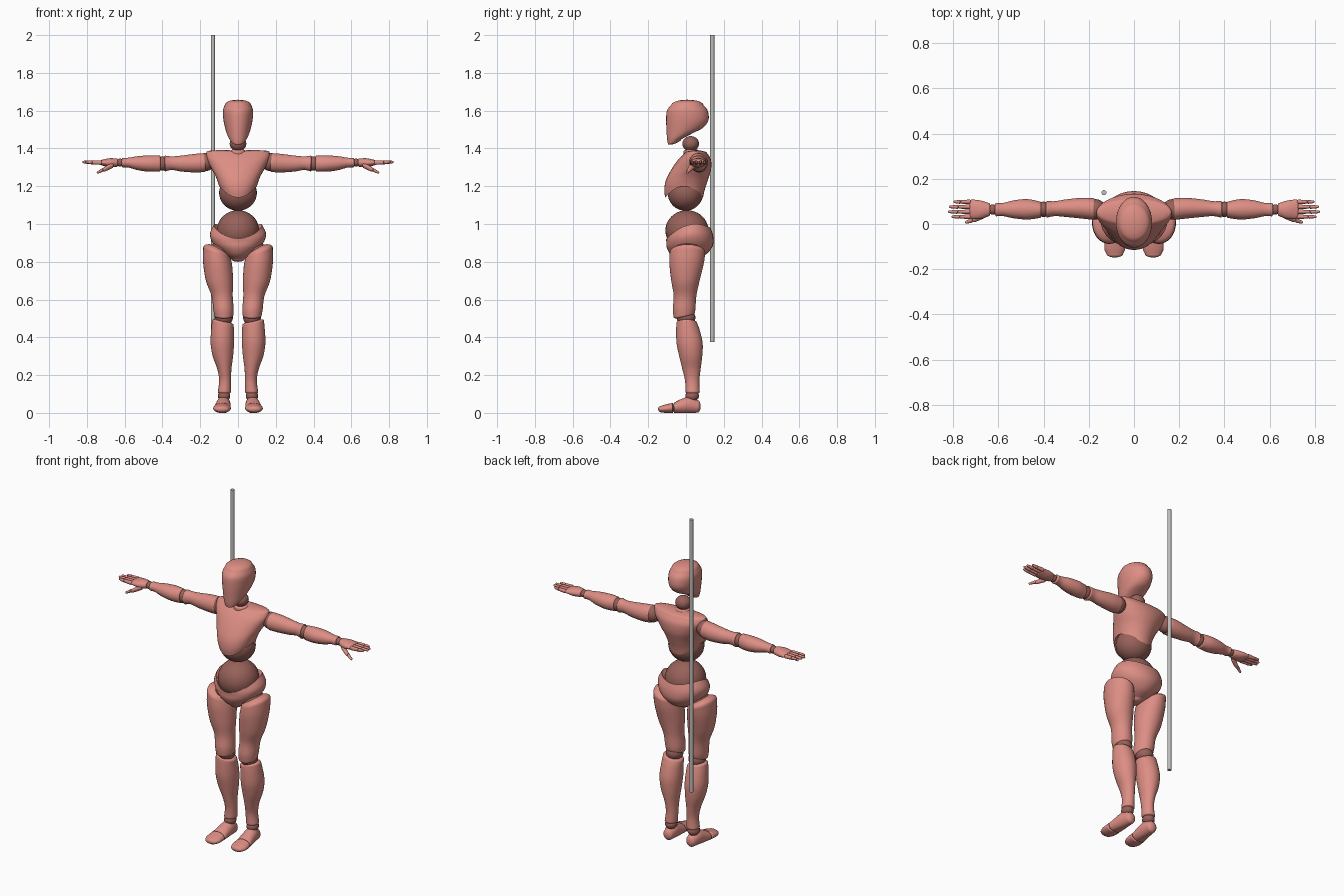
import bpy, bmesh
from math import cos, sin, pi, radians
from mathutils import Vector

cube = bpy.data.objects.get("Cube")
if cube:
    bpy.data.objects.remove(cube, do_unlink=True)


def material(name, rgb):
    m = bpy.data.materials.new(name)
    m.use_nodes = True
    m.diffuse_color = (*rgb, 1)
    m.node_tree.nodes["Principled BSDF"].inputs["Base Color"].default_value = (*rgb, 1)
    return m


SKIN = material("salmon pink", (.72, .27, .23))
JOINT = material("dark rose", (.31, .12, .10))
METAL = material("light grey", (.52, .52, .50))
AXES = {"x": lambda t, u, v: (t, u, v),
        "y": lambda t, u, v: (u, t, v),
        "z": lambda t, u, v: (u, v, t)}


def finish(name, bm, mat, side=1):
    """Mirror if needed, smooth and link a finished part."""
    for v in bm.verts:
        v.co.x *= side
        v.co.z = max(v.co.z, 0)
    bmesh.ops.remove_doubles(bm, verts=bm.verts, dist=.00005)
    bmesh.ops.recalc_face_normals(bm, faces=bm.faces)
    mesh = bpy.data.meshes.new(name)
    bm.to_mesh(mesh)
    bm.free()
    mesh.materials.append(mat)
    obj = bpy.data.objects.new(name, mesh)
    bpy.context.collection.objects.link(obj)
    bpy.ops.object.select_all(action="DESELECT")
    obj.select_set(True)
    bpy.context.view_layer.objects.active = obj
    bpy.ops.object.shade_smooth_by_angle(angle=radians(50))
    return obj


def spline(keys, steps=5):
    """Pass a smooth curve through the key cross-sections."""
    keys = [Vector(tuple(k) + (0,) * (8 - len(k))) for k in keys]
    pts = [keys[0]] + keys + [keys[-1]]
    out = []
    for a, b, c, d in zip(pts, pts[1:], pts[2:], pts[3:]):
        for i in range(steps):
            f = i / steps
            out.append(b + (c - a) * (f / 2) + (a * 2 - b * 5 + c * 4 - d) * (f * f / 2)
                       + (b * 3 - a - c * 3 + d) * (f ** 3 / 2))
    return out + [keys[-1]]


def loft(name, axis, keys, caps, side=1, mat=SKIN, segs=32):
    """Skin ellipses (t, u, v, ru, rv, slope_u, slope_v, saddle) with domed ends."""
    body = spline(keys)

    def dome(ring, height):
        rings = []
        for k in range(1, 6):
            r = ring.copy()
            r[0] += height * sin(k * pi / 10)
            for i in range(3, 8):
                r[i] *= cos(k * pi / 10)
            rings.append(r)
        return rings

    way = 1 if keys[-1][0] > keys[0][0] else -1
    rings = dome(body[0], -way * caps[0])[::-1] + body + dome(body[-1], way * caps[1])
    bm = bmesh.new()
    loops = []
    for t, u, v, ru, rv, su, sv, saddle in rings:
        loop = []
        for i in range(segs):
            c, s = cos(2 * pi * i / segs), sin(2 * pi * i / segs)
            loop.append(bm.verts.new(AXES[axis](
                t + su * c + sv * s + saddle * c * c, u + ru * c, v + rv * s)))
        loops.append(loop)
    for p, q in zip(loops, loops[1:]):
        for i in range(segs):
            j = (i + 1) % segs
            bm.faces.new((p[i], p[j], q[j], q[i]))
    return finish(name, bm, mat, side)


def ball(name, centre, radii, side=1, mat=JOINT):
    bm = bmesh.new()
    bmesh.ops.create_uvsphere(bm, u_segments=32, v_segments=20, radius=1)
    bmesh.ops.scale(bm, vec=radii, verts=bm.verts)
    bmesh.ops.translate(bm, vec=centre, verts=bm.verts)
    return finish(name, bm, mat, side)


# Head and neck
loft("head", "z", [(1.437, 0, -.06, .036, .036, 0, .012), (1.465, 0, -.03, .053, .07, 0, .018),
                   (1.50, 0, -.006, .066, .097, 0, .01), (1.55, 0, .007, .077, .112),
                   (1.60, 0, .007, .080, .108), (1.63, 0, .007, .070, .085)], (.012, .028))
ball("neck_ball", (0, .025, 1.425), (.044, .044, .04))
loft("neck_base", "z", [(1.36, 0, .038, .052, .05), (1.385, 0, .03, .043, .042)], (.01, .012))

# Torso
loft("chest", "z", [(1.14, 0, -.010, .100, .100, 0, 0, .06), (1.18, 0, -.008, .108, .107, 0, 0, .045),
                    (1.23, 0, .004, .120, .111, 0, 0, .025), (1.285, 0, .026, .142, .106, 0, 0, .01),
                    (1.34, 0, .045, .167, .087, 0, 0, .01), (1.375, 0, .052, .166, .06, 0, 0, .008)],
     (-.06, .014))
ball("rib_ball", (0, -.003, 1.165), (.100, .094, .095))
ball("waist_ball", (0, .005, .965), (.112, .114, .108))
loft("pelvis", "z", [(.815, 0, .0, .035, .05), (.84, 0, .012, .075, .095),
                     (.88, 0, .02, .128, .122, 0, .005, .01), (.92, 0, .02, .149, .124, 0, .015, .025),
                     (.95, 0, .012, .128, .118, 0, .03, .045)], (.015, -.03))

for side, label in ((1, "left_"), (-1, "right_")):
    # Arm
    ball(label + "shoulder_ball", (.17, .065, 1.328), (.045, .045, .048), side)
    loft(label + "upper_arm", "x", [(.18, .066, 1.325, .048, .050), (.23, .070, 1.322, .046, .049),
                                    (.30, .070, 1.320, .039, .042), (.35, .068, 1.322, .033, .036),
                                    (.385, .065, 1.320, .037, .042)], (.02, .008), side)
    ball(label + "elbow_ball", (.4, .065, 1.32), (.032, .034, .038), side)
    loft(label + "forearm", "x", [(.415, .063, 1.320, .036, .042), (.47, .065, 1.320, .045, .043),
                                  (.53, .065, 1.322, .040, .037), (.58, .064, 1.325, .029, .026),
                                  (.61, .064, 1.325, .030, .025)], (.008, .008), side)
    ball(label + "wrist_ball", (.625, .064, 1.325), (.022, .023, .021), side)

    # Hand with two-part fingers and thumb
    loft(label + "palm", "x", [(.642, .064, 1.325, .029, .022), (.68, .063, 1.324, .041, .024),
                               (.72, .066, 1.325, .043, .015)], (.008, .01), side)
    for n, (finger, tip) in enumerate((("index", .808), ("middle", .824),
                                       ("ring", .82), ("little", .80))):
        y = .032 + .022 * n
        mid = (.73 + tip) / 2
        loft(label + finger + "_finger_base", "x", [(.728, y, 1.325, .010, .012),
                                                    (mid, y, 1.326, .008, .010)],
             (.008, .004), side, segs=14)
        loft(label + finger + "_finger_tip", "x", [(mid + .006, y, 1.326, .009, .010),
                                                   (tip - .008, y, 1.328, .006, .007)],
             (.004, .008), side, segs=14)
    loft(label + "thumb_base", "x", [(.665, .040, 1.312, .015, .016), (.70, .023, 1.293, .013, .013),
                                     (.712, .019, 1.288, .010, .010)], (.006, .004), side, segs=16)
    loft(label + "thumb_tip", "x", [(.718, .017, 1.286, .011, .010), (.742, .008, 1.273, .007, .007)],
         (.004, .006), side, segs=16)

    # Leg
    ball(label + "hip_ball", (.09, .01, .86), (.06, .07, .05), side)
    loft(label + "thigh", "z", [(.515, .075, -.010, .050, .055, 0, .01), (.55, .077, -.010, .054, .060),
                                (.62, .084, -.005, .056, .060), (.70, .098, -.003, .072, .075),
                                (.79, .108, .003, .077, .091, .01), (.85, .112, .008, .072, .094, .025)],
         (.012, .035), side)
    ball(label + "knee_ball", (.074, .0, .505), (.047, .05, .045), side)
    loft(label + "shin", "z", [(.11, .072, .035, .035, .038), (.17, .068, .033, .032, .038),
                               (.23, .072, .029, .037, .048), (.30, .080, .025, .054, .061),
                               (.37, .083, .019, .062, .069), (.44, .082, .010, .060, .062),
                               (.478, .080, .004, .057, .054, .012)], (.01, .012), side)
    ball(label + "ankle_ball", (.074, .033, .09), (.033, .036, .03), side)

    # Foot
    loft(label + "foot", "y", [(.058, .075, .035, .030, .034), (.02, .077, .043, .037, .044),
                               (-.025, .080, .035, .041, .038), (-.06, .083, .027, .044, .029)],
         (.02, .008), side)
    loft(label + "toes", "y", [(-.072, .084, .026, .046, .027), (-.11, .085, .022, .046, .022),
                               (-.132, .085, .020, .037, .017)], (.006, .016), side)

# Support rod behind the figure
bm = bmesh.new()
bmesh.ops.create_cone(bm, cap_ends=True, segments=24, radius1=.011, radius2=.011, depth=1.625)
bmesh.ops.translate(bm, vec=(-.133, .139, 1.1875), verts=bm.verts)
finish("support_rod", bm, METAL)
